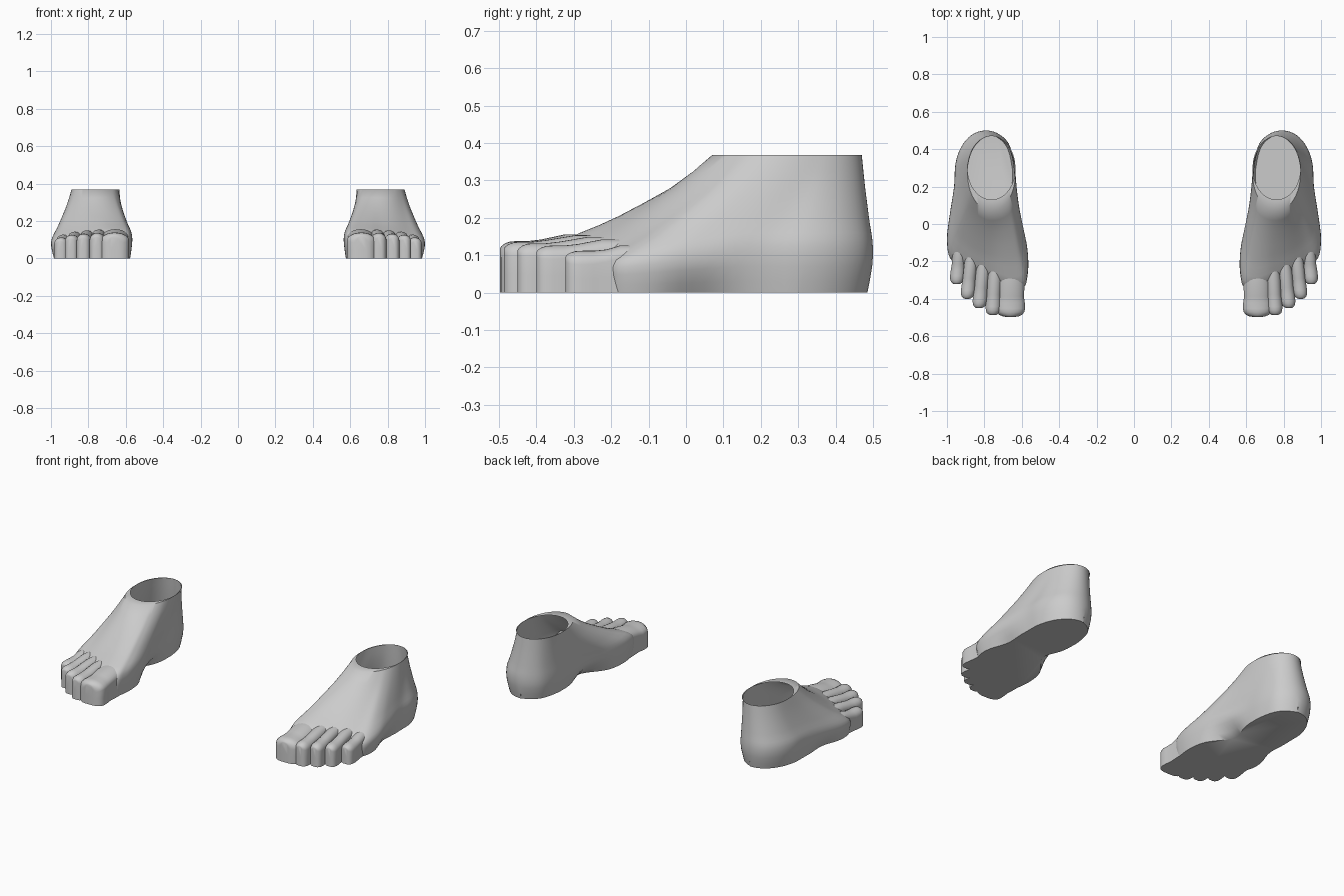
import bpy, bmesh, math
from mathutils import Vector

if "Cube" in bpy.data.objects:
    bpy.data.objects.remove(bpy.data.objects["Cube"])

skin = bpy.data.materials.new("plain grey")
skin.diffuse_color = (0.6, 0.6, 0.6, 1)
skin.use_nodes = True
skin.node_tree.nodes["Principled BSDF"].inputs["Base Color"].default_value = skin.diffuse_color


def loft(name, rings, cap_start=True, cap_end=True):
    """Skin closed rings into one smooth object and mirror it to the other side."""
    bm = bmesh.new()
    loops = [[bm.verts.new(p) for p in ring] for ring in rings]
    n = len(loops[0])
    for a, b in zip(loops, loops[1:]):
        for i in range(n):
            j = (i + 1) % n
            bm.faces.new((a[i], a[j], b[j], b[i]))
    if cap_start:
        bm.faces.new(loops[0][::-1])
    if cap_end:
        bm.faces.new(loops[-1])
    bmesh.ops.recalc_face_normals(bm, faces=bm.faces)
    mesh = bpy.data.meshes.new(name)
    bm.to_mesh(mesh)
    bm.free()
    mesh.materials.append(skin)
    ob = bpy.data.objects.new(name, mesh)
    bpy.context.collection.objects.link(ob)
    ob.modifiers.new("other side", 'MIRROR').use_axis[0] = True
    bpy.ops.object.select_all(action='DESELECT')
    ob.select_set(True)
    bpy.context.view_layer.objects.active = ob
    bpy.ops.object.shade_smooth_by_angle(angle=math.radians(50))
    return ob


def spline(points, steps):
    """Closed smooth curve through the points."""
    pts = [Vector(p) for p in points]
    n, out = len(pts), []
    for i in range(n):
        a, b, c, d = (pts[(i + k) % n] for k in (-1, 0, 1, 2))
        for s in range(steps):
            t = s / steps
            out.append(0.5 * (2 * b + (c - a) * t + (2 * a - 5 * b + 4 * c - d) * t * t
                              + (3 * b - a - 3 * c + d) * t ** 3))
    return out


# Foot body: footprint outline that morphs upward into the ankle opening
outline = spline([(0.59, -0.34), (0.66, -0.35), (0.75, -0.31), (0.85, -0.27), (0.93, -0.22),
                  (0.985, -0.18), (1.0, -0.08), (0.985, 0.05), (0.962, 0.2), (0.955, 0.32),
                  (0.925, 0.41), (0.87, 0.475), (0.80, 0.5), (0.73, 0.485), (0.67, 0.43),
                  (0.642, 0.33), (0.635, 0.2), (0.622, 0.1), (0.60, 0.0), (0.575, -0.1),
                  (0.565, -0.2), (0.57, -0.28)], 4)


def ankle(p, front):
    """Matching point on the ankle oval."""
    a = math.atan2((p.y - 0.07) / 0.43, (p.x - 0.78) / 0.2)
    mid, half = (0.47 + front) / 2, (0.47 - front) / 2
    return Vector((0.762 + 0.128 * math.cos(a), mid + half * math.sin(a)))


def body_ring(z, k, sole):
    ring = []
    for p in outline:
        q = p.lerp(ankle(p, 0.07), k)
        # tucked-in arch and heel edge near the ground
        tuck = math.exp(-((p.y - 0.04) / 0.10) ** 2)
        side = 1 if p.x < 0.78 else -1
        q.x += sole * side * (0.012 + (0.07 if side > 0 else 0.03) * tuck)
        if p.y > 0.3:
            q.y -= sole * 0.015
        # instep falls toward the little toe
        fall = max(0, p.x - 0.72) * max(0, 0.15 - p.y) * 0.5 * (1 - k) * min(1, z / 0.14)
        ring.append((q.x, q.y, z - fall))
    return ring


levels = [(0, 0, 1), (0.03, 0, 0.6), (0.07, 0, 0.15), (0.10, 0, 0), (0.125, 0.02, 0),
          (0.143, 0.07, 0), (0.16, 0.15, 0), (0.18, 0.26, 0), (0.205, 0.38, 0),
          (0.24, 0.53, 0), (0.28, 0.70, 0), (0.325, 0.86, 0), (0.368, 1, 0)]
rings = [body_ring(*lv) for lv in levels]
# thin lip inside the open top
rings.append([(*ankle(p, 0.13), 0.368) for p in outline])
loft("foot_body", rings, cap_end=False)


# Toes: arched sections swept from the ball of the foot to a rounded tip
def toe(name, x_tip, y_tip, x_base, y_base, w, h):
    length = y_base - y_tip
    shape = [(0, 0.30, 0.86), (0.003, 0.55, 0.90), (0.012, 0.80, 0.95), (0.026, 0.94, 0.99),
             (0.045, 1.0, 1.0), (0.075, 0.97, 1.0), (0.11, 0.9, 1.03),
             (0.6 * length + 0.02, 0.93, 1.13), (length, 0.85, 1.13)]
    rings = []
    for d, fw, fh in shape:
        t = d / length
        cx, y = x_tip + (x_base - x_tip) * t, y_tip + d
        hw, top = w * fw, h * fh
        r = min(hw, 0.045) * 0.95
        ring = [(cx - hw, y, 0), (cx - hw, y, (top - r) * 0.5)]
        for i in range(13):
            a = math.pi * (1 - i / 12)
            ring.append((cx + hw * math.cos(a), y, top - r + r * math.sin(a)))
        ring += [(cx + hw, y, (top - r) * 0.5), (cx + hw, y, 0)]
        rings.append(ring)
    loft(name, rings)


toe("big_toe", 0.66, -0.497, 0.655, -0.24, 0.077, 0.138)
toe("second_toe", 0.755, -0.487, 0.74, -0.20, 0.041, 0.136)
toe("third_toe", 0.828, -0.450, 0.80, -0.17, 0.039, 0.132)
toe("fourth_toe", 0.892, -0.400, 0.865, -0.14, 0.038, 0.126)
toe("little_toe", 0.948, -0.322, 0.93, -0.11, 0.039, 0.112)
